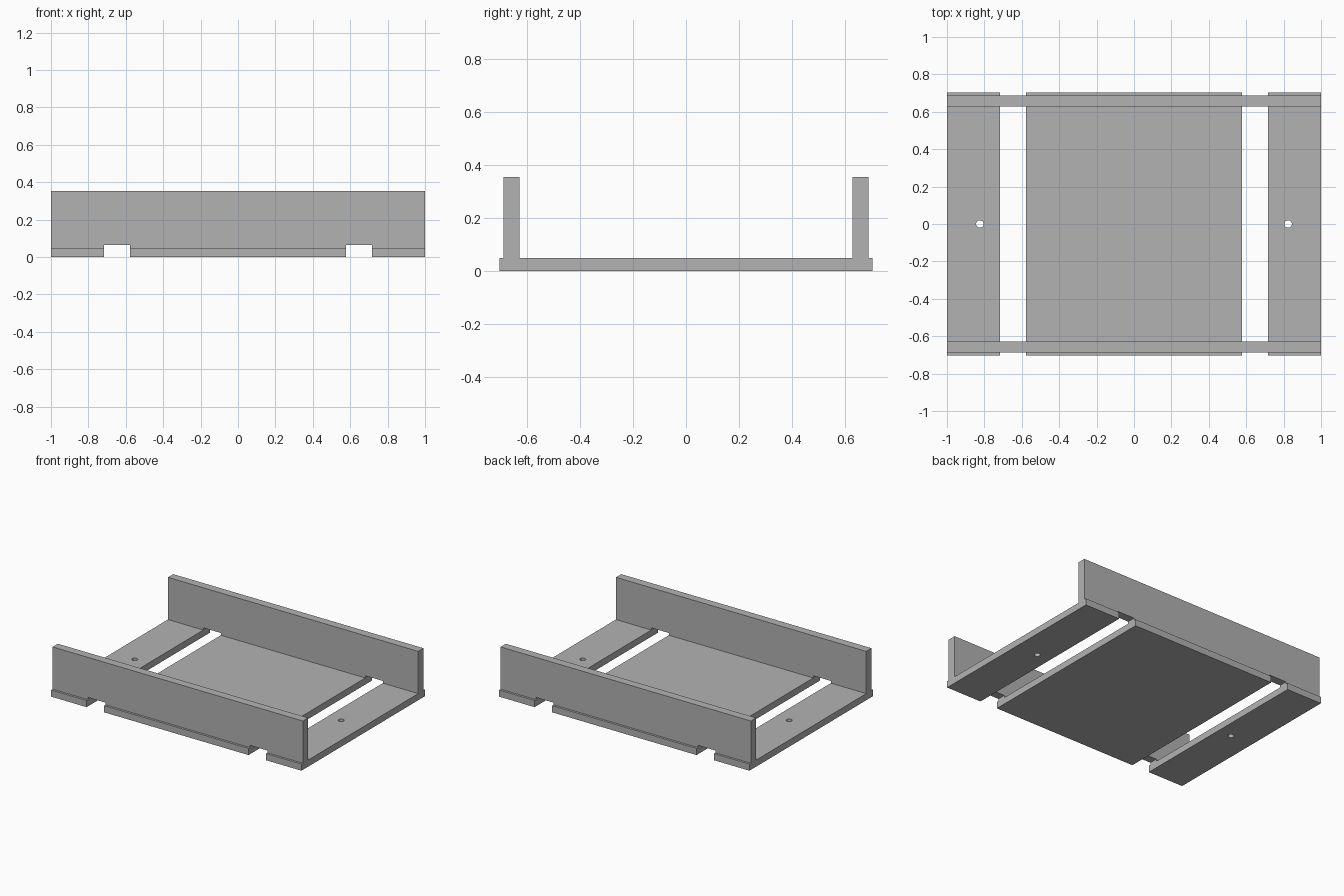
import bpy
import bmesh

cube = bpy.data.objects.get("Cube")
if cube:
    bpy.data.objects.remove(cube, do_unlink=True)

HALF_LENGTH, HALF_DEPTH = 1.0, 0.704
PLATE_TOP, NOTCH_TOP, WALL_TOP = 0.048, 0.064, 0.353
SLOT_IN, SLOT_OUT = 0.577, 0.717
WALL_IN, WALL_OUT = 0.628, 0.688
HOLE_X, HOLE_RADIUS = 0.824, 0.02

grey = bpy.data.materials.new("plain grey")
grey.use_nodes = True
colour = (0.448, 0.448, 0.448, 1)
grey.diffuse_color = colour
grey.node_tree.nodes["Principled BSDF"].inputs["Base Color"].default_value = colour


def extrude_profile(name, points, offset):
    """Make a solid from a flat outline pushed along an offset."""
    bm = bmesh.new()
    face = bm.faces.new([bm.verts.new(p) for p in points])
    grown = bmesh.ops.extrude_face_region(bm, geom=[face])["geom"]
    moved = [g for g in grown if isinstance(g, bmesh.types.BMVert)]
    bmesh.ops.translate(bm, verts=moved, vec=offset)
    bmesh.ops.recalc_face_normals(bm, faces=bm.faces)
    mesh = bpy.data.meshes.new(name)
    bm.to_mesh(mesh)
    bm.free()
    mesh.materials.append(grey)
    obj = bpy.data.objects.new(name, mesh)
    bpy.context.collection.objects.link(obj)
    return obj


def base_plate(name, x0, x1):
    d = HALF_DEPTH
    outline = [(x0, -d, 0), (x1, -d, 0), (x1, d, 0), (x0, d, 0)]
    return extrude_profile(name, outline, (0, 0, PLATE_TOP))


# Wide centre plate and two narrow side plates, each with a drilled hole
base_plate("centre_plate", -SLOT_IN, SLOT_IN)
for side, sign in (("left", 1), ("right", -1)):
    inner, outer = sorted((sign * SLOT_OUT, sign * HALF_LENGTH))
    plate = base_plate(side + "_plate", inner, outer)
    bpy.ops.mesh.primitive_cylinder_add(
        vertices=32, radius=HOLE_RADIUS, depth=0.3, location=(sign * HOLE_X, 0, 0))
    drill = bpy.context.object
    drill.name = side + "_hole_cutter"
    drill.data.materials.append(grey)
    drill.hide_render = True
    drill.display_type = 'WIRE'
    cut = plate.modifiers.new("drilled hole", 'BOOLEAN')
    cut.operation = 'DIFFERENCE'
    cut.solver = 'EXACT'
    cut.object = drill
    # Bake the cut so the cutter can go
    bpy.context.view_layer.objects.active = plate
    bpy.ops.object.modifier_apply(modifier=cut.name)
    bpy.data.objects.remove(drill, do_unlink=True)

# Upright walls, notched over the slots
half = [(SLOT_IN, PLATE_TOP), (SLOT_IN, NOTCH_TOP), (SLOT_OUT, NOTCH_TOP),
        (SLOT_OUT, PLATE_TOP), (HALF_LENGTH, PLATE_TOP), (HALF_LENGTH, WALL_TOP)]
outline = half + [(-x, z) for x, z in reversed(half)]
for name, y in (("front_wall", -WALL_OUT), ("back_wall", WALL_IN)):
    extrude_profile(name, [(x, y, z) for x, z in outline],
                    (0, WALL_OUT - WALL_IN, 0))
